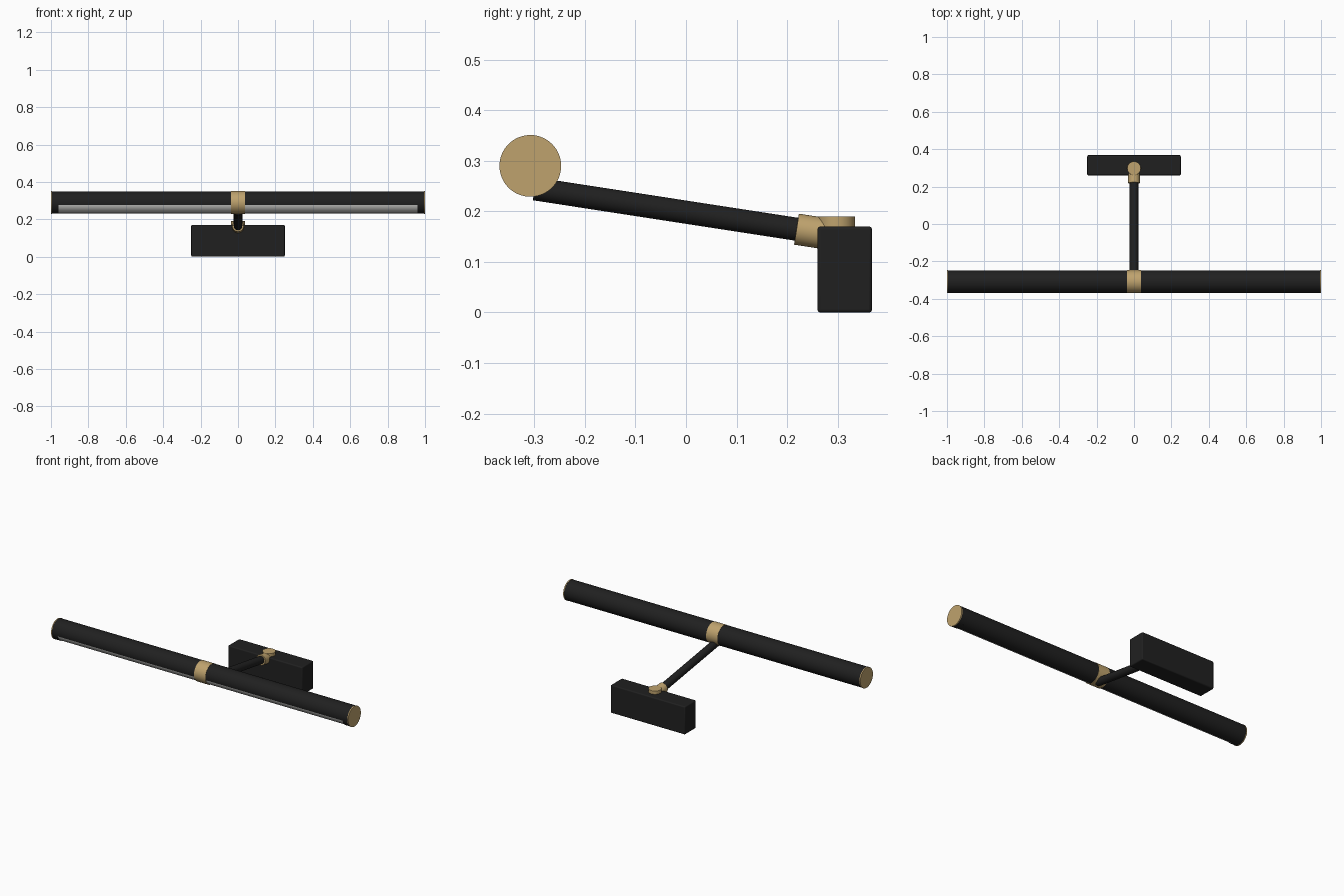
import bpy, bmesh, math
from mathutils import Vector

if "Cube" in bpy.data.objects:
    bpy.data.objects.remove(bpy.data.objects["Cube"])


def material(name, rgb):
    m = bpy.data.materials.new(name)
    m.diffuse_color = (*rgb, 1)
    m.use_nodes = True
    m.node_tree.nodes["Principled BSDF"].inputs["Base Color"].default_value = m.diffuse_color
    return m


BLACK = material("matte_black", (0.0145, 0.0145, 0.0145))
BRASS = material("brass", (0.52, 0.365, 0.155))
WHITE = material("diffuser_white", (0.62, 0.62, 0.60))


def finish(name, bm, mat, bevel=0.0):
    bmesh.ops.recalc_face_normals(bm, faces=bm.faces)
    me = bpy.data.meshes.new(name)
    bm.to_mesh(me)
    bm.free()
    me.materials.append(mat)
    ob = bpy.data.objects.new(name, me)
    bpy.context.collection.objects.link(ob)
    bpy.ops.object.select_all(action='DESELECT')
    ob.select_set(True)
    bpy.context.view_layer.objects.active = ob
    if bevel:
        mod = ob.modifiers.new("soft_edges", 'BEVEL')
        mod.width, mod.segments = bevel, 3
    bpy.ops.object.shade_smooth_by_angle(angle=math.radians(35))
    return ob


def rod(name, p0, p1, r, mat, bevel=0.0):
    """Cylinder between two points."""
    p0, p1 = Vector(p0), Vector(p1)
    d = p1 - p0
    bm = bmesh.new()
    bmesh.ops.create_cone(bm, cap_ends=True, segments=64, radius1=r, radius2=r, depth=d.length)
    q = d.to_track_quat('Z', 'Y').to_matrix().to_4x4()
    q.translation = (p0 + p1) / 2
    bmesh.ops.transform(bm, matrix=q, verts=bm.verts)
    return finish(name, bm, mat, bevel)


def arc(r, a0, a1, n):
    """Points around the lamp axis; 0 degrees faces the front, 90 faces up."""
    for i in range(n + 1):
        a = math.radians(a0 + (a1 - a0) * i / n)
        yield (CY - r * math.cos(a), CZ + r * math.sin(a))


def extrude_x(name, pts, x0, x1, mat):
    bm = bmesh.new()
    face = bm.faces.new([bm.verts.new((x0, y, z)) for y, z in pts])
    ext = bmesh.ops.extrude_face_region(bm, geom=[face])
    verts = [v for v in ext["geom"] if isinstance(v, bmesh.types.BMVert)]
    bmesh.ops.translate(bm, verts=verts, vec=(x1 - x0, 0, 0))
    return finish(name, bm, mat)


CY, CZ, R = -0.308, 0.29, 0.061
A0, A1 = -14, 280          # edges of the light slot

# lamp tube with a slot facing down and forward, and the diffuser inside it
extrude_x("lamp_tube", list(arc(R - 0.001, A0, A1, 72)) + list(arc(0.052, A1, A0 + 360, 16)),
          -0.96, 0.96, BLACK)
extrude_x("diffuser", list(arc(0.0575, A1, A0 + 360, 16)) + list(arc(0.051, A0 + 360, A1, 16)),
          -0.96, 0.96, WHITE)

# solid tube ends and brass caps
for side, s in (("left", -1), ("right", 1)):
    rod(side + "_tube_end", (s * 0.96, CY, CZ), (s * 0.994, CY, CZ), R - 0.001, BLACK)
    rod(side + "_end_cap", (s * 0.994, CY, CZ), (s, CY, CZ), R, BRASS)

# brass band round the middle
rod("centre_band", (-0.038, CY, CZ), (0.038, CY, CZ), R, BRASS)

# arm and its collar share one sloping axis
def on_arm(y):
    return (0, y, 0.2445 - 0.154 * (y + 0.2995))


rod("arm", on_arm(-0.2995), on_arm(0.27), 0.0228, BLACK)
rod("arm_collar", on_arm(0.2185), on_arm(0.298), 0.031, BRASS, 0.001)

# swivel disc set into the wall box
rod("swivel_disc", (0, 0.298, 0.10), (0, 0.298, 0.19), 0.0365, BRASS, 0.001)

# wall box
bm = bmesh.new()
bmesh.ops.create_cube(bm, size=1)
bmesh.ops.scale(bm, vec=(0.5, 0.108, 0.17), verts=bm.verts)
bmesh.ops.translate(bm, vec=(0, 0.314, 0.085), verts=bm.verts)
finish("wall_box", bm, BLACK, 0.006)
